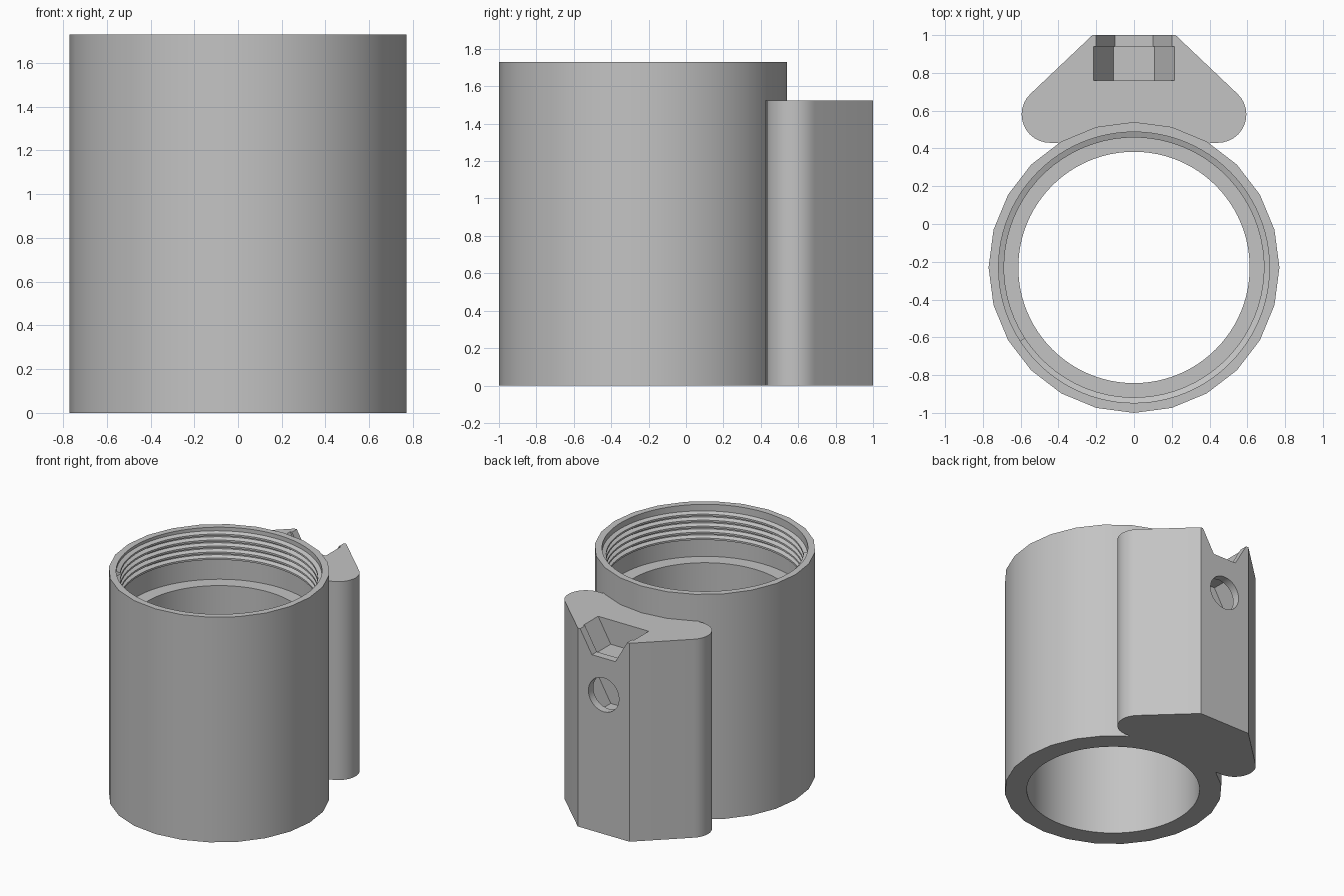
import bpy, bmesh, math
from mathutils import Matrix

if "Cube" in bpy.data.objects:
    bpy.data.objects.remove(bpy.data.objects["Cube"], do_unlink=True)

grey = bpy.data.materials.new("plain grey")
grey.use_nodes = True
COLOUR = (0.55, 0.55, 0.55, 1)
grey.diffuse_color = COLOUR
grey.node_tree.nodes["Principled BSDF"].inputs["Base Color"].default_value = COLOUR

CY = -0.23            # tube centre in y
TUBE_TOP = 1.73
MOUNT_TOP = 1.525


def make_object(name, bm):
    bmesh.ops.recalc_face_normals(bm, faces=bm.faces)
    mesh = bpy.data.meshes.new(name)
    bm.to_mesh(mesh)
    bm.free()
    mesh.materials.append(grey)
    obj = bpy.data.objects.new(name, mesh)
    bpy.context.collection.objects.link(obj)
    return obj


def ring(n, r, cx=0, cy=0, start=0, sweep=360):
    """Points on a circle; a full turn leaves out the repeated end point."""
    steps = n if sweep == 360 else n - 1
    angles = [math.radians(start + sweep * i / steps) for i in range(n)]
    return [(cx + r * math.cos(a), cy + r * math.sin(a)) for a in angles]


def prism(name, points, low, high, along_y=False):
    """Extrude an outline from low to high, along z or along y."""
    bm = bmesh.new()
    base = bm.faces.new([bm.verts.new((x, y, low)) for x, y in points])
    moved = bmesh.ops.extrude_face_region(bm, geom=[base])["geom"]
    top = [v for v in moved if isinstance(v, bmesh.types.BMVert)]
    bmesh.ops.translate(bm, verts=top, vec=(0, 0, high - low))
    if along_y:
        swap = Matrix(((1, 0, 0, 0), (0, 0, 1, 0), (0, 1, 0, 0), (0, 0, 0, 1)))
        bmesh.ops.transform(bm, matrix=swap, verts=bm.verts)
    return make_object(name, bm)


def cut(obj, cutter):
    """Subtract the cutter, then remove it."""
    cutter.hide_render = True
    mod = obj.modifiers.new("cut", "BOOLEAN")
    mod.operation = "DIFFERENCE"
    mod.solver = "EXACT"
    mod.object = cutter
    bpy.context.view_layer.objects.active = obj
    bpy.ops.object.modifier_apply(modifier=mod.name)
    bpy.data.objects.remove(cutter, do_unlink=True)


def smooth(obj):
    bpy.ops.object.select_all(action="DESELECT")
    obj.select_set(True)
    bpy.context.view_layer.objects.active = obj
    bpy.ops.object.shade_smooth_by_angle(angle=math.radians(28))


# Tube with a through bore and a wider socket at the top
tube = prism("tube", ring(24, 0.77, 0, CY), 0, TUBE_TOP)
cut(tube, prism("bore_cutter", ring(96, 0.6125, 0, CY), -0.1, 1.4))
cut(tube, prism("socket_cutter", ring(96, 0.717, 0, CY), 1.33, 1.9))
smooth(tube)

# Internal screw thread swept along a helix
PITCH, TURNS, STEPS = 0.046, 5, 72
section = [(0.73, -0.024), (0.688, -0.007), (0.688, 0.007), (0.73, 0.024)]
bm = bmesh.new()
previous = None
for i in range(TURNS * STEPS + 1):
    a = math.radians(213) + 2 * math.pi * i / STEPS
    z = 1.465 + PITCH * i / STEPS
    loop = [bm.verts.new((r * math.cos(a), CY + r * math.sin(a), z + h))
            for r, h in section]
    if previous:
        for j in range(4):
            k = (j + 1) % 4
            bm.faces.new((previous[j], previous[k], loop[k], loop[j]))
    else:
        bm.faces.new(loop)
    previous = loop
bm.faces.new(previous[::-1])
thread = make_object("screw_thread", bm)
smooth(thread)

# Rear mount: rounded shoulders narrowing to a flat back
half = [(0.22, 1.0)] + ring(13, 0.15, 0.445, 0.58, 46, -136)
half.append((0.41, 0.43))
inside_wall = ring(9, 0.745, 0, CY, 60, 60)
mirrored = [(-x, y) for x, y in reversed(half)]
mount = prism("rear_mount", half + inside_wall + mirrored, 0, MOUNT_TOP)

# Two hexagonal nut pockets: one open at the top, one behind a round hole
HOLE_Z = 1.07
for z in (MOUNT_TOP, HOLE_Z):
    cut(mount, prism("nut_cutter", ring(6, 0.215, 0, z), 0.76, 0.94, True))
cut(mount, prism("notch_cutter", ring(6, 0.2, 0, MOUNT_TOP), 0.93, 1.1, True))
cut(mount, prism("hole_cutter", ring(32, 0.13, 0, HOLE_Z), 0.93, 1.1, True))
smooth(mount)
